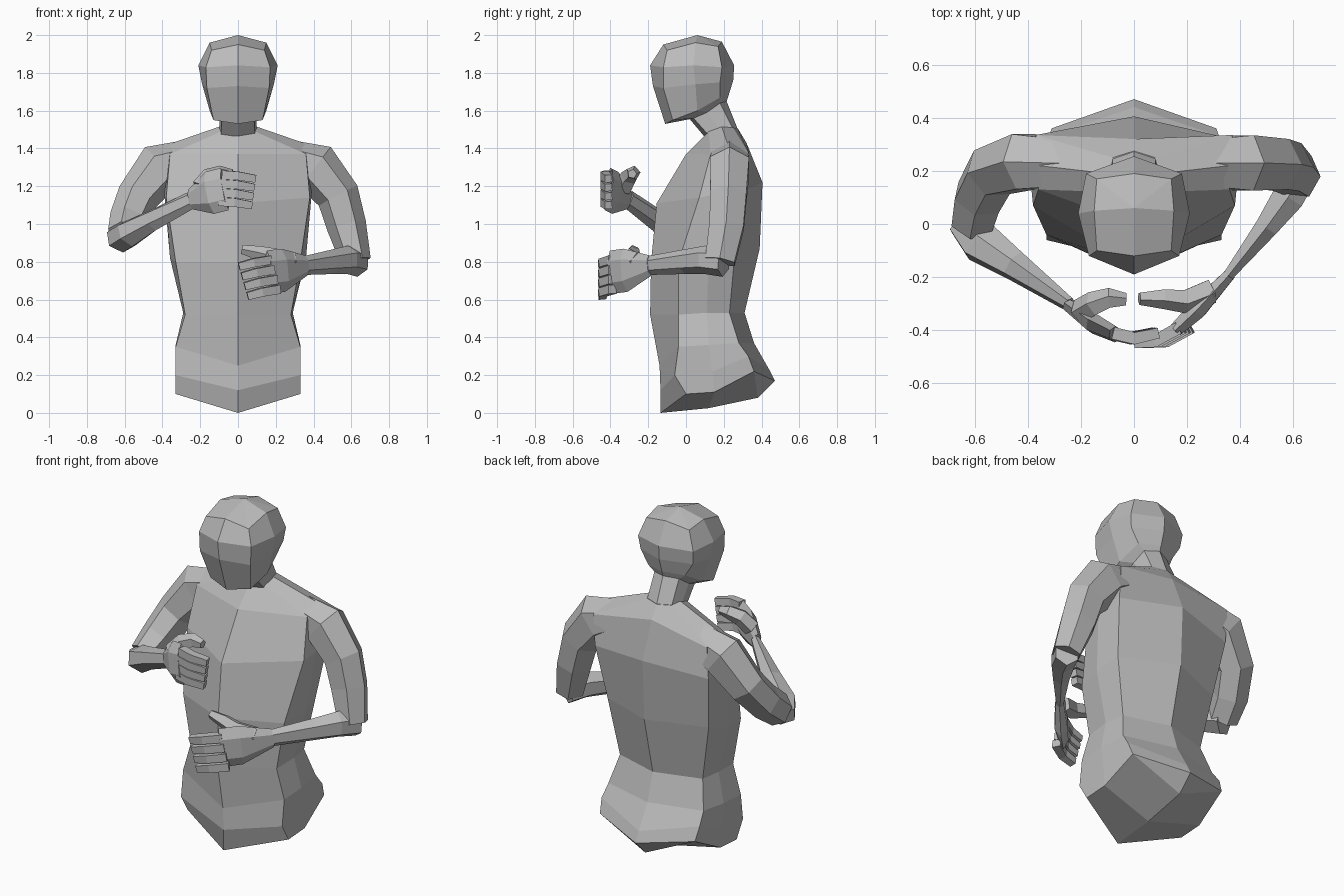
import bpy
import bmesh
import math
from mathutils import Vector

default_cube = bpy.data.objects.get("Cube")
if default_cube:
    bpy.data.objects.remove(default_cube, do_unlink=True)

# One plain grey for the whole figure
grey = bpy.data.materials.new("plain_grey")
grey.use_nodes = True
grey_value = (0.5, 0.5, 0.5, 1)
grey.diffuse_color = grey_value
grey.node_tree.nodes["Principled BSDF"].inputs["Base Color"].default_value = grey_value


def finish(mesh_builder, name):
    """Turn a bmesh into a flat shaded grey object."""
    bmesh.ops.remove_doubles(mesh_builder, verts=mesh_builder.verts, dist=0.0005)
    bmesh.ops.recalc_face_normals(mesh_builder, faces=mesh_builder.faces)
    mesh = bpy.data.meshes.new(name)
    mesh_builder.to_mesh(mesh)
    mesh_builder.free()
    mesh.materials.append(grey)
    created = bpy.data.objects.new(name, mesh)
    bpy.context.collection.objects.link(created)


def bridge(builder, rings):
    """Join neighbouring closed rings of vertices with quads."""
    for lower, upper in zip(rings, rings[1:]):
        count = len(lower)
        for index in range(count):
            following = (index + 1) % count
            builder.faces.new((lower[index], lower[following], upper[following], upper[index]))


def cap(builder, ring, spine):
    """Close a symmetric ring over points along the middle plane."""
    middle = [builder.verts.new(point) for point in spine]
    half = len(ring) // 2
    for side in (1, -1):
        edge = [ring[side * step] for step in range(half + 1)]
        line = [edge[0]] + middle + [edge[-1]]
        if len(middle) == 1:
            for first, second in zip(edge, edge[1:]):
                builder.faces.new((first, second, middle[0]))
        else:
            builder.faces.new((line[0], edge[1], edge[2], line[1]))
            builder.faces.new((line[1], edge[2], edge[3], line[2]))
            builder.faces.new((line[2], edge[3], line[3]))


def body_loft(name, half_rings, bottom_spine, top_spine):
    """Loft half rings (front middle, corner, side, corner, back middle) with mirror symmetry."""
    builder = bmesh.new()
    rings = []
    for half in half_rings:
        mirrored = [(-x, y, z) for x, y, z in reversed(half[1:-1])]
        rings.append([builder.verts.new(point) for point in half + mirrored])
    bridge(builder, rings)
    cap(builder, rings[0], bottom_spine)
    cap(builder, rings[-1], top_spine)
    finish(builder, name)


def limb(name, stations, sides=6, hint=(0, 0, 1)):
    """Tapered tube; each station is a centre, a half height and a half thickness."""
    builder = bmesh.new()
    centres = [Vector(station[0]) for station in stations]
    rings = []
    across = None
    for index, (centre, height, thickness) in enumerate(stations):
        before = centres[max(index - 1, 0)]
        after = centres[min(index + 1, len(centres) - 1)]
        along = (after - before).normalized()
        if across is None:
            across = along.cross(Vector(hint)).normalized()
        across = (across - along * across.dot(along)).normalized()
        up = across.cross(along)
        ring = []
        for step in range(sides):
            angle = math.tau * (step + 0.5) / sides
            offset = up * math.sin(angle) * height + across * math.cos(angle) * thickness
            ring.append(builder.verts.new(centres[index] + offset))
        rings.append(ring)
    bridge(builder, rings)
    builder.faces.new(rings[0])
    builder.faces.new(rings[-1])
    finish(builder, name)


# Torso from the hips to the base of the neck
body_loft("torso", [
    [(0, -.135, 0), (.33, 0, .1), (.33, .15, .11), (.31, .36, .22), (0, .47, .17)],
    [(0, -.135, .12), (.33, -.06, .2), (.33, .14, .22), (.32, .33, .3), (0, .44, .23)],
    [(0, -.14, .25), (.33, -.04, .35), (.33, .12, .36), (.31, .28, .37), (0, .36, .37)],
    [(0, -.19, .52), (.28, -.04, .52), (.29, .11, .53), (.27, .23, .53), (0, .31, .53)],
    [(0, -.185, .8), (.33, -.04, .8), (.36, .12, .82), (.33, .26, .86), (0, .39, .87)],
    [(0, -.155, 1.11), (.38, .07, 1.14), (.39, .17, 1.16), (.37, .32, 1.18), (0, .405, 1.22)],
    [(0, 0, 1.37), (.36, .13, 1.37), (.36, .22, 1.425), (.37, .335, 1.37), (0, .32, 1.43)],
    [(0, .1, 1.47), (.09, .12, 1.49), (.1, .19, 1.515), (.08, .25, 1.51), (0, .275, 1.505)],
], bottom_spine=[(0, .12, .025), (0, .38, .08)], top_spine=[(0, .2, 1.51)])

# Neck and head
body_loft("head_and_neck", [
    [(0, .1, 1.46), (.09, .12, 1.47), (.1, .19, 1.49), (.08, .25, 1.5), (0, .275, 1.5)],
    [(0, .02, 1.555), (.085, .04, 1.56), (.095, .11, 1.59), (.08, .18, 1.64), (0, .215, 1.65)],
    [(0, -.11, 1.53), (.13, -.07, 1.55), (.15, .06, 1.6), (.12, .18, 1.67), (0, .225, 1.68)],
    [(0, -.175, 1.73), (.165, -.12, 1.72), (.19, .05, 1.74), (.17, .18, 1.75), (0, .25, 1.76)],
    [(0, -.19, 1.84), (.17, -.12, 1.83), (.21, .04, 1.84), (.18, .19, 1.83), (0, .255, 1.84)],
    [(0, -.12, 1.95), (.14, -.1, 1.92), (.15, .05, 1.96), (.14, .17, 1.94), (0, .19, 1.965)],
], bottom_spine=[(0, .2, 1.46)], top_spine=[(0, .06, 2)])

# Left arm, bent low across the belly
limb("left_upper_arm", [
    ((.25, .23, 1.36), .09, .1),
    ((.41, .23, 1.3), .135, .12),
    ((.53, .225, 1.15), .115, .11),
    ((.575, .215, .99), .105, .105),
    ((.625, .18, .8), .08, .09),
], hint=(1, 0, 1))
limb("left_forearm", [
    ((.635, .2, .8), .08, .07),
    ((.58, .1, .81), .075, .07),
    ((.5, -.01, .8), .065, .05),
    ((.35, -.2, .78), .05, .022),
])

# Right arm, raised in front of the chest
limb("right_upper_arm", [
    ((-.25, .23, 1.36), .09, .1),
    ((-.41, .235, 1.3), .135, .12),
    ((-.535, .195, 1.14), .11, .105),
    ((-.585, .1, 1.02), .1, .1),
    ((-.61, 0, .94), .085, .095),
], hint=(-1, 0, 1))
limb("right_forearm", [
    ((-.62, .01, .92), .075, .09),
    ((-.575, -.07, .95), .075, .085),
    ((-.45, -.155, 1.02), .06, .06),
    ((-.24, -.305, 1.13), .05, .025),
])


def hand(side, wrist, middle, knuckle, thumb, fingers):
    """Palm, thumb and four curled fingers; each finger is a list of joints."""
    limb(side + "_palm", [
        (wrist, .055, .025),
        (middle, .115, .04),
        (knuckle, .115, .03),
    ])
    limb(side + "_thumb", [
        (joint, size, size) for joint, size in zip(thumb, (.05, .048, .04, .025))
    ], sides=5)
    for label, joints in zip(("index", "middle", "ring", "little"), fingers):
        limb(side + "_" + label + "_finger", [
            (joint, size, size) for joint, size in zip(joints, (.033, .032, .028))
        ], sides=4)


def finger_fan(start, bend, tip, drop, slant):
    """Four fingers stacked downward, shifted sideways by the slant."""
    shift = Vector((slant, 0, -drop))
    return [[Vector(joint) + shift * row for joint in (start, bend, tip)] for row in range(4)]


hand("left", (.36, -.19, .78), (.24, -.32, .755), (.16, -.395, .745),
     [(.29, -.25, .8), (.19, -.29, .825), (.11, -.28, .845), (.02, -.28, .865)],
     finger_fan((.17, -.39, .81), (.08, -.44, .795), (.005, -.445, .775), .052, .015))
hand("right", (-.25, -.305, 1.13), (-.15, -.375, 1.165), (-.07, -.415, 1.185),
     [(-.2, -.33, 1.19), (-.15, -.3, 1.25), (-.09, -.28, 1.27), (-.03, -.285, 1.265)],
     finger_fan((-.08, -.41, 1.26), (0, -.43, 1.255), (.09, -.41, 1.24), .047, -.006))
